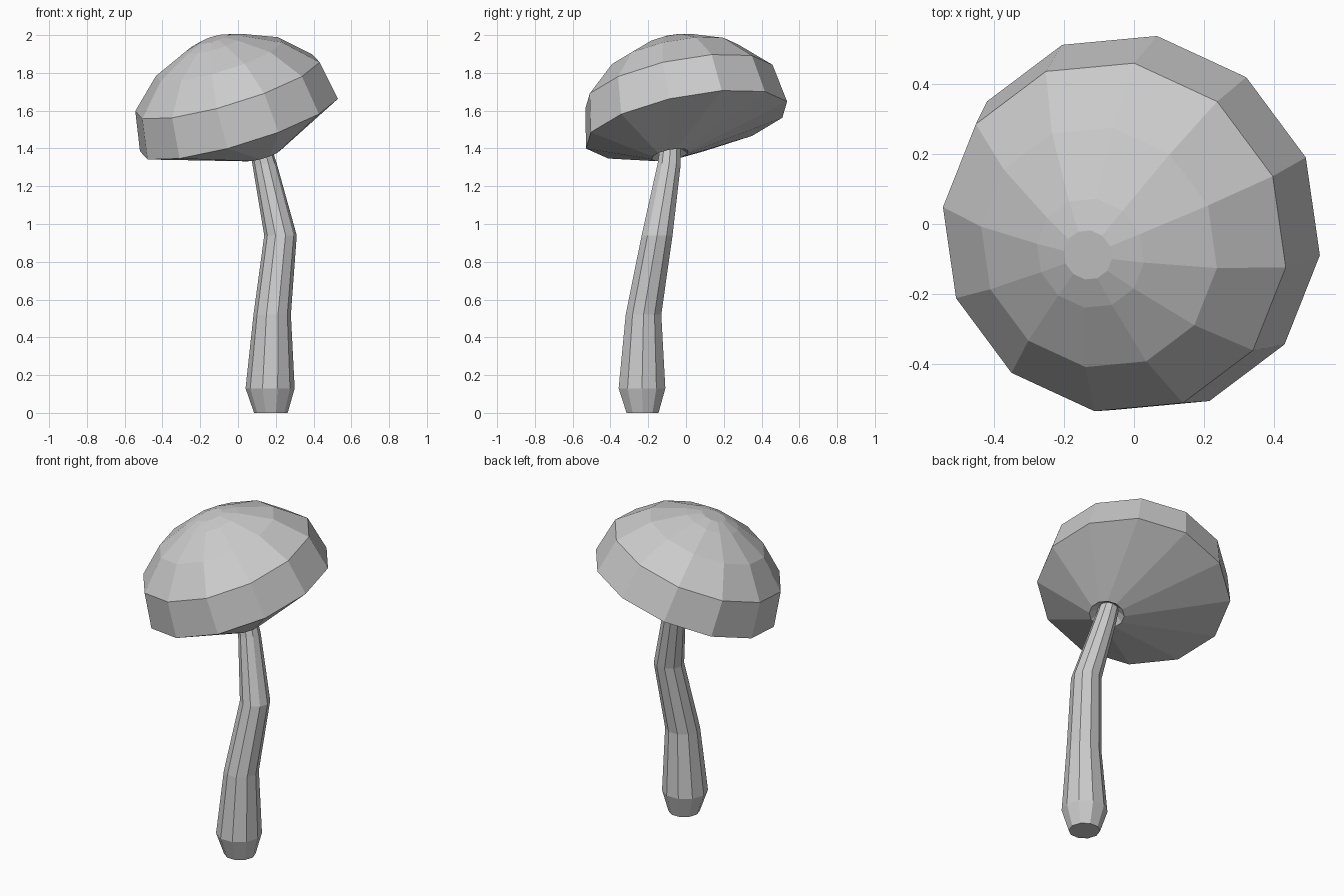
import bpy, bmesh
from math import cos, sin, tau
from mathutils import Vector

if "Cube" in bpy.data.objects:
    bpy.data.objects.remove(bpy.data.objects["Cube"])


def loft(name, rings, sides):
    """Bridge rings of (centre, radius, normal, start direction), closing both ends."""
    bm = bmesh.new()
    loops = []
    for centre, radius, normal, start in rings:
        n = Vector(normal).normalized()
        u = Vector(start)
        u = (u - n * u.dot(n)).normalized()
        v = n.cross(u)
        loops.append([bm.verts.new(Vector(centre) + radius * (u * cos(tau * i / sides) + v * sin(tau * i / sides)))
                      for i in range(sides)])
    for a, b in zip(loops, loops[1:]):
        for i in range(sides):
            j = (i + 1) % sides
            bm.faces.new((a[i], a[j], b[j], b[i]))
    bm.faces.new(loops[0][::-1])
    bm.faces.new(loops[-1])
    bmesh.ops.recalc_face_normals(bm, faces=bm.faces)
    mesh = bpy.data.meshes.new(name)
    bm.to_mesh(mesh)
    bm.free()
    obj = bpy.data.objects.new(name, mesh)
    bpy.context.collection.objects.link(obj)
    return obj


# Tilted cap: recessed collar around the stem, underside, rim band, dome
tilt = Vector((-0.3, -0.2, 1))
start = (0.52, -0.0925, 0.1425)
rim = Vector((0.005, 0.003, 1.524))
cap = [((0.12, -0.085, 1.40), 0.055, tilt, start),
       ((0.13, -0.085, 1.365), 0.10, tilt, start)]
for height, radius in [(0, 0.55), (0.203, 0.512), (0.348, 0.352), (0.43, 0.16), (0.455, 0.072)]:
    cap.append((rim + tilt * height, radius, tilt, start))
loft("mushroom_cap", cap, 12)

# Bent, tapering stem
up = (0, 0, 1)
lean = (-0.15, 0.1, 1)
x_dir = (1, 0, 0)
stem = [((0.174, -0.23, 0), 0.089, up, x_dir),
        ((0.17, -0.233, 0.13), 0.13, up, x_dir),
        ((0.181, -0.225, 0.52), 0.099, up, x_dir),
        ((0.225, -0.153, 0.94), 0.086, up, x_dir),
        ((0.142, -0.09, 1.31), 0.064, lean, x_dir),
        ((0.11, -0.08, 1.44), 0.055, lean, x_dir)]
loft("mushroom_stem", stem, 10)
